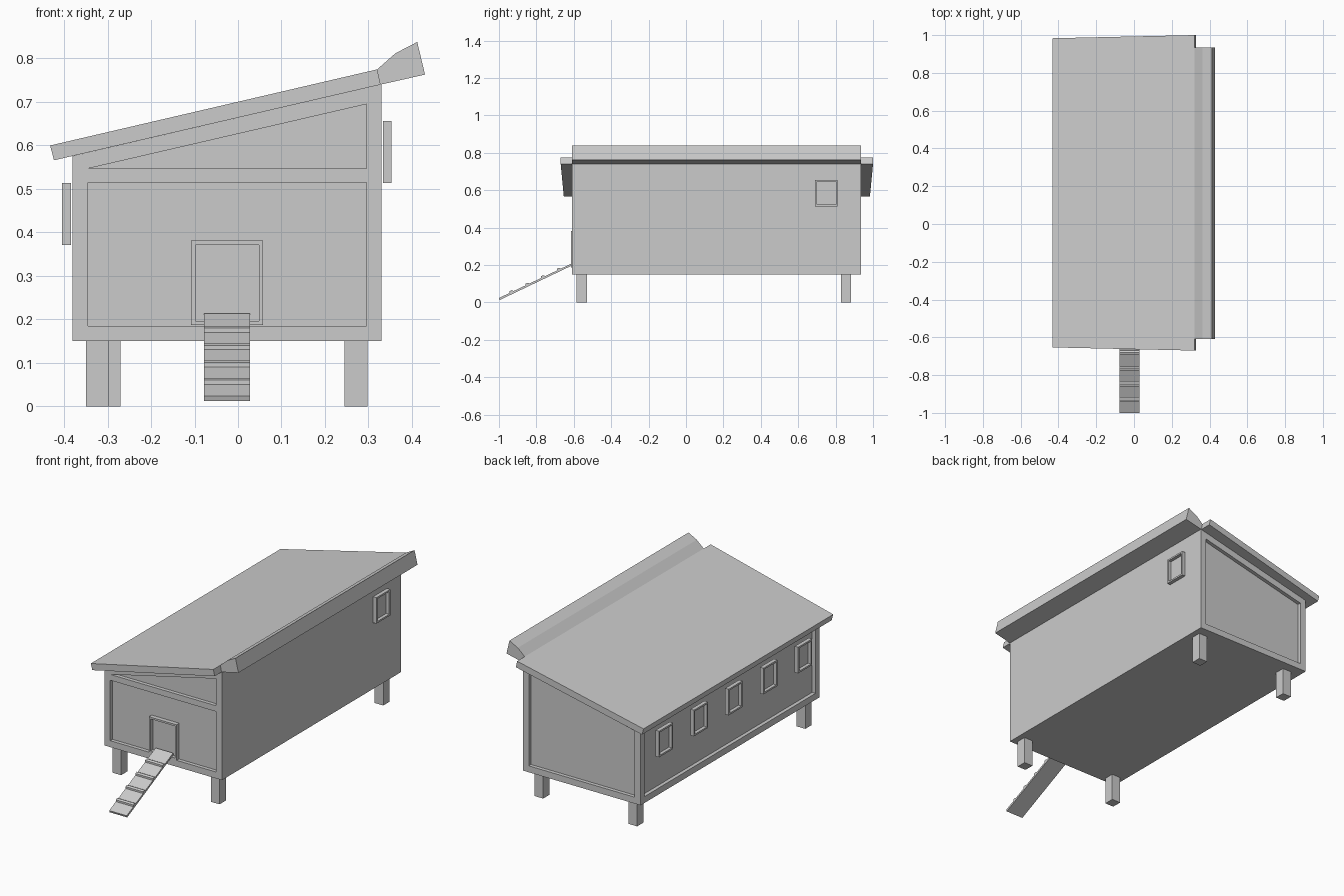
import bpy, bmesh
from mathutils import Vector

if "Cube" in bpy.data.objects:
    bpy.data.objects.remove(bpy.data.objects["Cube"])

FRONT, BACK, LEFT, RIGHT = -0.61, 0.935, -0.38, 0.33


def finish(name, bm):
    bmesh.ops.recalc_face_normals(bm, faces=bm.faces)
    mesh = bpy.data.meshes.new(name)
    bm.to_mesh(mesh)
    bm.free()
    ob = bpy.data.objects.new(name, mesh)
    bpy.context.collection.objects.link(ob)
    return ob


def prism(name, profile, a, b, axis='y'):
    """Extrude a 2D profile along y (profile in x,z) or x (profile in y,z)."""
    bm = bmesh.new()
    place = (lambda p, t: (p[0], t, p[1])) if axis == 'y' else (lambda p, t: (t, p[0], p[1]))
    face = bm.faces.new([bm.verts.new(place(p, a)) for p in profile])
    new = bmesh.ops.extrude_face_region(bm, geom=[face])['geom']
    step = Vector((0, b - a, 0)) if axis == 'y' else Vector((b - a, 0, 0))
    bmesh.ops.translate(bm, verts=[v for v in new if isinstance(v, bmesh.types.BMVert)], vec=step)
    return finish(name, bm)


def rect(u0, u1, v0, v1):
    return [(u0, v0), (u1, v0), (u1, v1), (u0, v1)]


def framed_panel(name, lo, hi, outward, border, depth):
    """Box whose outward face is inset and pushed back, leaving a raised frame."""
    lo, hi, outward = Vector(lo), Vector(hi), Vector(outward)
    bm = bmesh.new()
    bmesh.ops.create_cube(bm, size=1)
    for v in bm.verts:
        v.co = Vector([(lo[i] + hi[i]) / 2 + v.co[i] * (hi[i] - lo[i]) for i in range(3)])
    bm.normal_update()
    face = max(bm.faces, key=lambda f: f.normal.dot(outward))
    bmesh.ops.inset_individual(bm, faces=[face], thickness=border)
    inner = bmesh.ops.extrude_discrete_faces(bm, faces=[face])['faces'][0]
    bmesh.ops.translate(bm, verts=inner.verts, vec=-outward * depth)
    return finish(name, bm)


def roof_z(x):
    return 0.664 + 0.232 * x


# House body with recessed panels on front, back and left
body = prism("house_body", [(LEFT, 0.15), (RIGHT, 0.15), (RIGHT, roof_z(RIGHT)),
                            (LEFT, roof_z(LEFT))], FRONT, BACK)
D = 0.02
cutters = [
    prism("cut_front", rect(-0.345, 0.295, 0.185, 0.515), FRONT - 0.1, FRONT + D),
    prism("cut_gable", [(-0.345, 0.547), (0.295, 0.547), (0.295, 0.695)], FRONT - 0.1, FRONT + D),
    prism("cut_back", [(-0.345, 0.185), (0.295, 0.185), (0.295, 0.695), (-0.345, 0.547)],
          BACK - D, BACK + 0.1),
    prism("cut_left", rect(FRONT + 0.035, BACK - 0.035, 0.185, 0.54), LEFT - 0.1, LEFT + D, 'x'),
]
bpy.context.view_layer.objects.active = body
for c in cutters:
    c.hide_render = True
    mod = body.modifiers.new(c.name, 'BOOLEAN')
    mod.operation, mod.solver, mod.object = 'DIFFERENCE', 'EXACT', c
    bpy.ops.object.modifier_apply(modifier=mod.name)
    bpy.data.objects.remove(c)

# Sloping roof, slightly narrower at the low eave
roof = prism("roof", [(-0.432, 0.6), (0.32, 0.775), (0.328, 0.74), (-0.423, 0.566)], -0.67, 1.0)
for v in roof.data.vertices:
    if v.co.x < 0:
        v.co.y = 0.165 + (v.co.y - 0.165) * 0.98

# Raised cap along the high eave
prism("roof_cap", [(0.32, 0.775), (0.362, 0.812), (0.412, 0.838), (0.43, 0.763), (0.328, 0.74)],
      FRONT, BACK)

# Legs
for name, x, y in [("front_left", -0.35, -0.585), ("front_right", 0.245, -0.585),
                   ("back_left", -0.323, 0.828), ("back_right", 0.245, 0.828)]:
    prism(name + "_leg", rect(x, x + 0.053, 0, 0.155), y, y + 0.055)

# Windows: five on the low side, one on the high side
for i in range(5):
    y = 0.75 - 0.3 * i
    framed_panel(f"left_window_{i + 1}", (-0.405, y - 0.06, 0.371), (-0.384, y + 0.06, 0.514),
                 (-1, 0, 0), 0.013, 0.018)
framed_panel("right_window", (0.333, 0.69, 0.514), (0.353, 0.81, 0.656), (1, 0, 0), 0.013, 0.018)

# Door
framed_panel("door", (-0.108, FRONT - 0.004, 0.187), (0.058, FRONT + 0.025, 0.381),
             (0, -1, 0), 0.014, 0.022)

# Ramp with foot slats
SLOPE = 0.474
top = lambda y: 0.024 + (y + 1) * SLOPE
prism("ramp", [(-1.0, top(-1.0)), (-0.6, top(-0.6)), (-0.597, top(-0.6) - 0.01),
               (-0.996, top(-1.0) - 0.011)], -0.078, 0.028, 'x')
for i in range(4):
    y = -0.937 + 0.084 * i
    prism(f"ramp_slat_{i + 1}", [(y - 0.006, top(y - 0.006) - 0.002), (y - 0.006, top(y) + 0.007),
                                 (y + 0.006, top(y) + 0.012), (y + 0.018, top(y + 0.018) - 0.002)],
          -0.078, 0.028, 'x')
